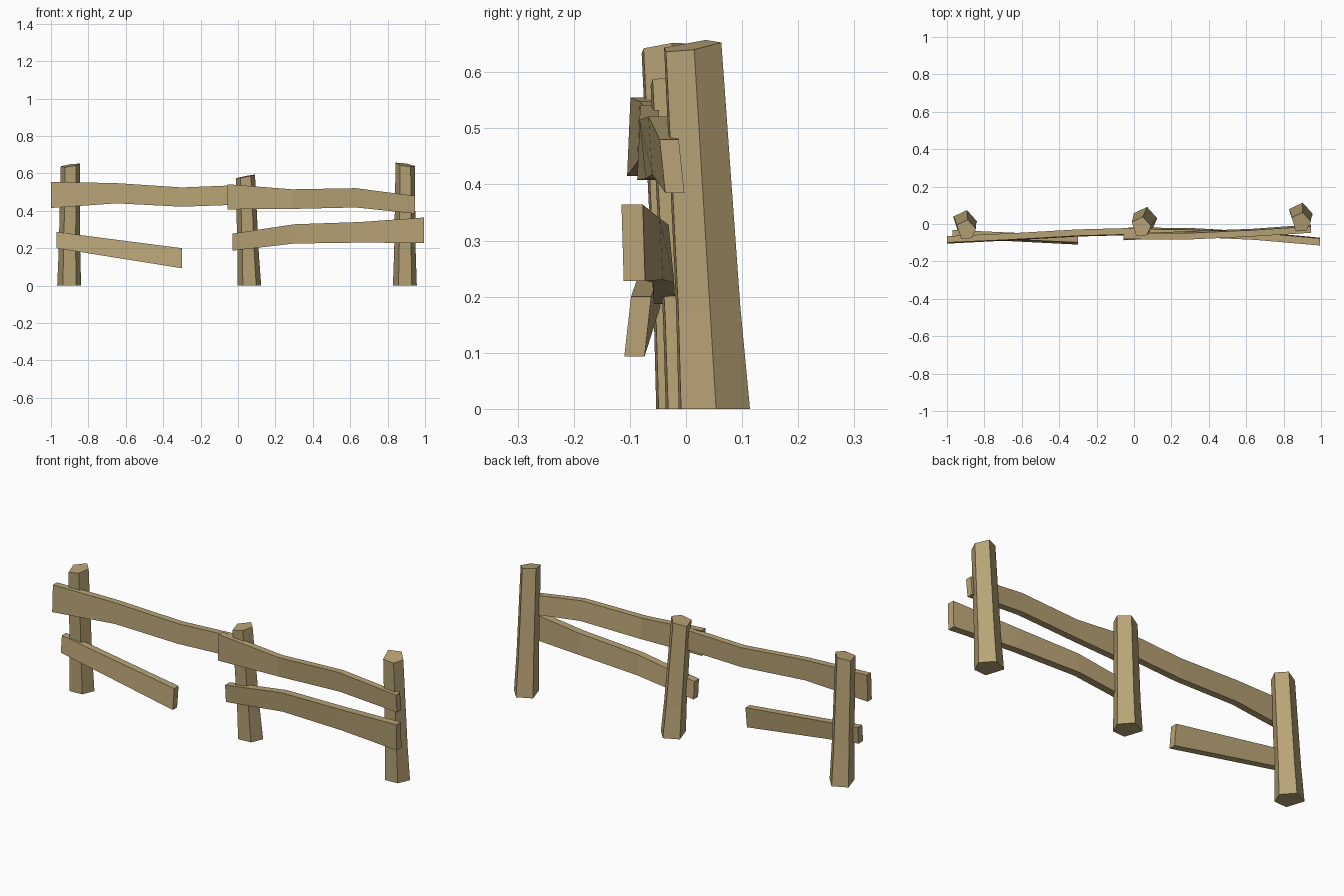
import bpy
from mathutils import Vector

if "Cube" in bpy.data.objects:
    bpy.data.objects.remove(bpy.data.objects["Cube"])

wood = bpy.data.materials.new("wood")
wood.diffuse_color = (0.48, 0.37, 0.18, 1)
wood.use_nodes = True
wood.node_tree.nodes["Principled BSDF"].inputs["Base Color"].default_value = wood.diffuse_color

# irregular five-sided post section, unit radius
PENTAGON = [(-0.45, -0.86), (0.55, -0.8), (0.93, 0.08), (0.17, 0.93), (-0.87, 0.44)]


def loft(name, rings):
    """Skin equal-sized rings of points and cap both ends."""
    n = len(rings[0])
    verts = [p for ring in rings for p in ring]
    faces = [tuple(range(n))[::-1], tuple(range(len(verts) - n, len(verts)))]
    for r in range(len(rings) - 1):
        for i in range(n):
            j = (i + 1) % n
            faces.append((r * n + i, r * n + j, (r + 1) * n + j, (r + 1) * n + i))
    mesh = bpy.data.meshes.new(name)
    mesh.from_pydata(verts, [], faces)
    mesh.materials.append(wood)
    obj = bpy.data.objects.new(name, mesh)
    bpy.context.collection.objects.link(obj)
    return obj


def post(name, bottom, top, height, slope):
    """Leaning, tapering post with a sloped saw-cut top."""
    b, t = Vector(bottom), Vector(top)
    rings = []
    for f, radius in ((0, 0.071), (0.28, 0.064), (1, 0.057)):
        c = b.lerp(t, f)
        ring = []
        for px, py in PENTAGON:
            dx, dy = px * radius, py * radius
            tilt = slope[0] * dx + slope[1] * dy if f == 1 else 0
            ring.append((c.x + dx, c.y + dy, height * f + tilt))
        rings.append(ring)
    loft(name, rings)


def rail(name, stations, thick=0.034):
    """Warped plank; station = x, low-edge y, high-edge y, low z, high z."""
    h = thick / 2
    loft(name, [[(x, y0 - h, z0), (x, y0 + h, z0), (x, y1 + h, z1), (x, y1 - h, z1)]
                for x, y0, y1, z0, z1 in stations])


# posts
post("left_post", (-0.905, 0.008), (-0.898, -0.03), 0.643, (0.16, 0.12))
post("middle_post", (0.058, 0.025), (0.038, -0.014), 0.583, (0.2, 0.05))
post("right_post", (0.89, 0.048), (0.892, 0.01), 0.647, (-0.14, 0.14))

# upper rails
rail("upper_left_rail", [
    (-1.0, -0.088, -0.082, 0.415, 0.555), (-0.65, -0.07, -0.066, 0.44, 0.548),
    (-0.3, -0.05, -0.046, 0.422, 0.525), (0.07, -0.04, -0.036, 0.435, 0.54)])
rail("upper_right_rail", [
    (-0.055, -0.07, -0.064, 0.408, 0.542), (0.29, -0.055, -0.066, 0.41, 0.515),
    (0.63, -0.043, -0.05, 0.418, 0.521), (0.945, -0.02, -0.03, 0.385, 0.48)])

# lower rails: the left one is broken off short
rail("lower_left_broken_rail", [
    (-0.97, -0.058, -0.05, 0.2, 0.287), (-0.3, -0.092, -0.08, 0.093, 0.2)], 0.036)
rail("lower_right_rail", [
    (-0.03, -0.038, -0.045, 0.187, 0.278), (0.3, -0.04, -0.05, 0.225, 0.328),
    (0.65, -0.06, -0.066, 0.23, 0.34), (0.995, -0.092, -0.096, 0.228, 0.364)], 0.038)
